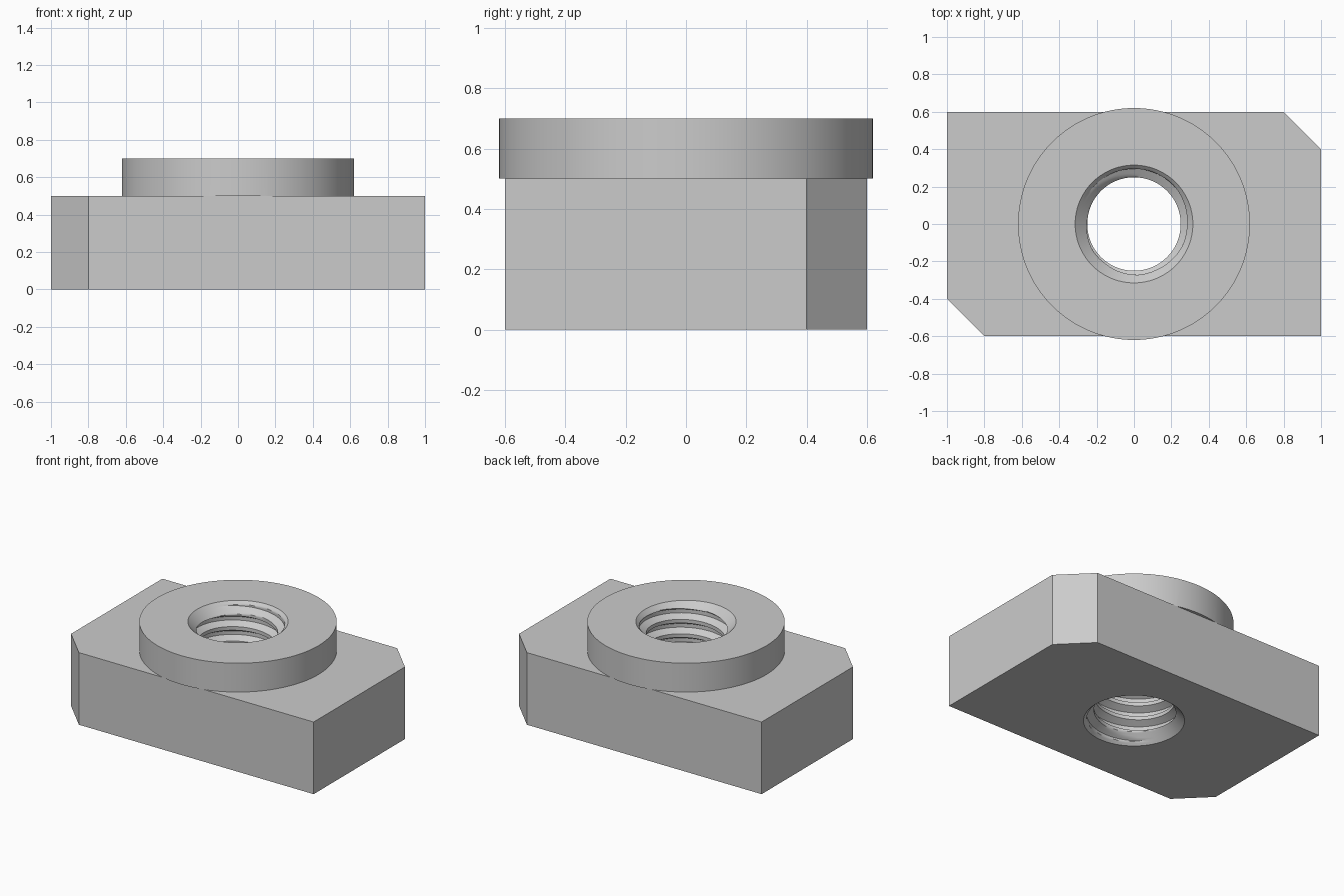
import bpy, bmesh, math

if "Cube" in bpy.data.objects:
    bpy.data.objects.remove(bpy.data.objects["Cube"])

H = 0.7                      # total height
R_MIN, R_MAX, R_TOP = 0.25, 0.295, 0.315
PITCH, SEG, STEPS = 0.1, 72, 16


def make_object(name, bm):
    bmesh.ops.recalc_face_normals(bm, faces=bm.faces)
    mesh = bpy.data.meshes.new(name)
    bm.to_mesh(mesh)
    bm.free()
    obj = bpy.data.objects.new(name, mesh)
    bpy.context.collection.objects.link(obj)
    return obj


def prism(name, outline, z0, z1):
    bm = bmesh.new()
    face = bm.faces.new([bm.verts.new((x, y, z0)) for x, y in outline])
    top = bmesh.ops.extrude_face_region(bm, geom=[face])["geom"]
    verts = [v for v in top if isinstance(v, bmesh.types.BMVert)]
    bmesh.ops.translate(bm, verts=verts, vec=(0, 0, z1 - z0))
    return make_object(name, bm)


def bore_radius(z, phase):
    # trapezoid thread: crest, flank, root, flank
    p = phase % 1.0
    depth = min(max((0.5 - abs(p - 0.5) - 0.125) / 0.25, 0), 1)
    thread = R_MIN + (R_MAX - R_MIN) * depth
    countersink = R_TOP - min(z, H - z)
    return max(thread, countersink)


def threaded_plug(name):
    bm = bmesh.new()
    lo, hi = -0.02, H + 0.02
    first, last = -3 * STEPS, 9 * STEPS
    columns = []
    for i in range(SEG + 1):
        a = 2 * math.pi * i / SEG
        column = []
        for k in range(first, last):
            z = PITCH * (k / STEPS + i / SEG)
            zc = min(max(z, lo), hi)
            r = bore_radius(zc, k / STEPS)
            column.append(bm.verts.new((r * math.cos(a), r * math.sin(a), zc)))
        columns.append(column)
    for c0, c1 in zip(columns, columns[1:]):
        for k in range(len(c0) - 1):
            bm.faces.new((c0[k], c1[k], c1[k + 1], c0[k + 1]))
    bmesh.ops.remove_doubles(bm, verts=bm.verts, dist=1e-5)
    bmesh.ops.dissolve_degenerate(bm, edges=bm.edges, dist=1e-5)
    bmesh.ops.holes_fill(bm, edges=[e for e in bm.edges if e.is_boundary], sides=0)
    bmesh.ops.triangulate(bm, faces=bm.faces)
    return make_object(name, bm)


def boolean(target, other, operation):
    mod = target.modifiers.new(operation.lower(), 'BOOLEAN')
    mod.operation, mod.solver, mod.object = operation, 'EXACT', other
    bpy.context.view_layer.objects.active = target
    bpy.ops.object.modifier_apply(modifier=mod.name)
    bpy.data.objects.remove(other)


# plate with two opposite clipped corners
half = [(-0.8, -0.6), (1, -0.6), (1, 0.4)]
nut = prism("slot_nut", half + [(-x, -y) for x, y in half], 0, 0.5)

# round collar, slightly wider than the plate
circle = [(0.62 * math.cos(2 * math.pi * i / 96), 0.62 * math.sin(2 * math.pi * i / 96))
          for i in range(96)]
collar = prism("collar", circle, 0.5, H)
boolean(nut, collar, 'UNION')

# threaded, countersunk bore
boolean(nut, threaded_plug("bore_cutter"), 'DIFFERENCE')

bpy.ops.object.select_all(action='DESELECT')
nut.select_set(True)
bpy.context.view_layer.objects.active = nut
bpy.ops.object.shade_smooth_by_angle(angle=math.radians(25))
